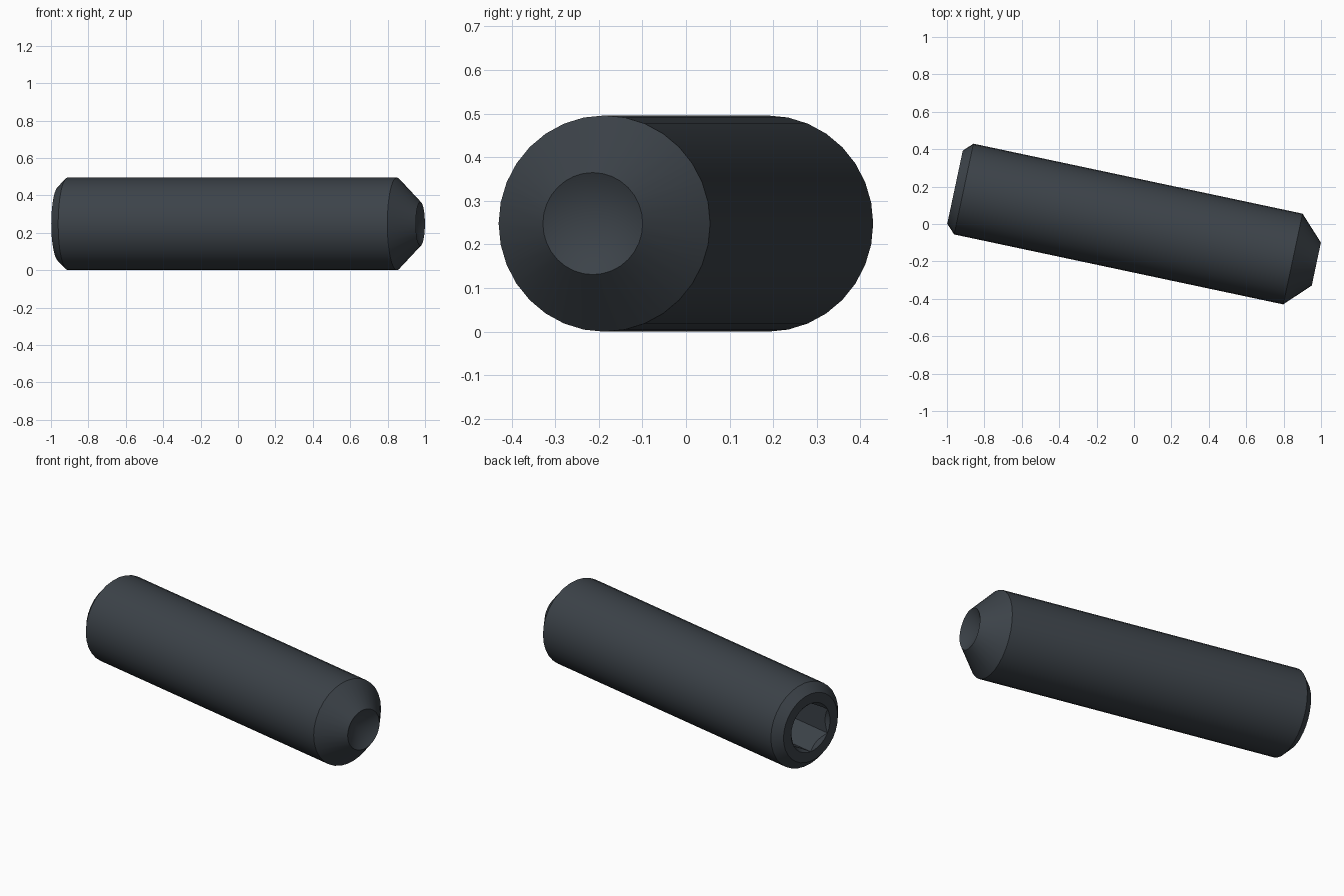
import bpy
import bmesh
import math

default = bpy.data.objects.get("Cube")
if default:
    bpy.data.objects.remove(default, do_unlink=True)

RADIUS = 0.248        # shank
HALF = 0.9875         # half of the length along the axis
SOCKET_R = 0.143      # hexagon corner radius
SOCKET_DEPTH = 0.28
YAW = math.radians(-12)

steel = bpy.data.materials.new("dark_steel")
steel.use_nodes = True
colour = (0.045, 0.055, 0.066, 1)
steel.diffuse_color = colour
steel.node_tree.nodes["Principled BSDF"].inputs["Base Color"].default_value = colour


def revolve(name, profile, sides, phase=0.0):
    """Turn (x, radius) points around the x axis and close both ends."""
    bm = bmesh.new()
    rings = []
    for x, r in profile:
        if r == 0:
            rings.append([bm.verts.new((x, 0, 0))] * sides)
            continue
        angles = [phase + math.tau * i / sides for i in range(sides)]
        rings.append([bm.verts.new((x, r * math.cos(a), r * math.sin(a))) for a in angles])
    for a, b in zip(rings, rings[1:]):
        for i in range(sides):
            j = (i + 1) % sides
            bm.faces.new(list(dict.fromkeys((a[i], a[j], b[j], b[i]))))
    for ring in (rings[0], rings[-1]):
        if ring[0] is not ring[1]:
            bm.faces.new(ring)
    bmesh.ops.recalc_face_normals(bm, faces=bm.faces)
    mesh = bpy.data.meshes.new(name)
    bm.to_mesh(mesh)
    bm.free()
    mesh.materials.append(steel)
    obj = bpy.data.objects.new(name, mesh)
    bpy.context.collection.objects.link(obj)
    return obj


# Shank with chamfered socket end, tapered point and shallow cup
screw = revolve("set_screw", [
    (-HALF, 0.2),
    (0.048 - HALF, RADIUS),
    (HALF - 0.128, RADIUS),
    (HALF, 0.117),
    (HALF - 0.068, 0),
], 32)

# Hexagonal socket, its countersunk mouth and drilled bottom
floor = SOCKET_DEPTH - HALF
cutters = [
    revolve("socket_cutter", [(-HALF - 0.1, SOCKET_R), (floor, SOCKET_R)], 6, math.pi / 2),
    revolve("mouth_cutter", [(-HALF - 0.02, SOCKET_R + 0.02), (SOCKET_R - HALF, 0)], 32),
    revolve("drill_cutter", [(floor - 0.05, 0.12), (floor, 0.12), (floor + 0.07, 0)], 32),
]
bpy.context.view_layer.objects.active = screw
screw.select_set(True)
for cutter in cutters:
    cutter.hide_render = True
    cut = screw.modifiers.new(cutter.name, 'BOOLEAN')
    cut.operation = 'DIFFERENCE'
    cut.solver = 'EXACT'
    cut.object = cutter
    bpy.ops.object.modifier_apply(modifier=cut.name)
    bpy.data.objects.remove(cutter, do_unlink=True)

bpy.ops.object.shade_smooth_by_angle(angle=math.radians(30))

# Lay it down, turned slightly
screw.location = (0.009, -0.0085, RADIUS)
screw.rotation_euler.z = YAW
